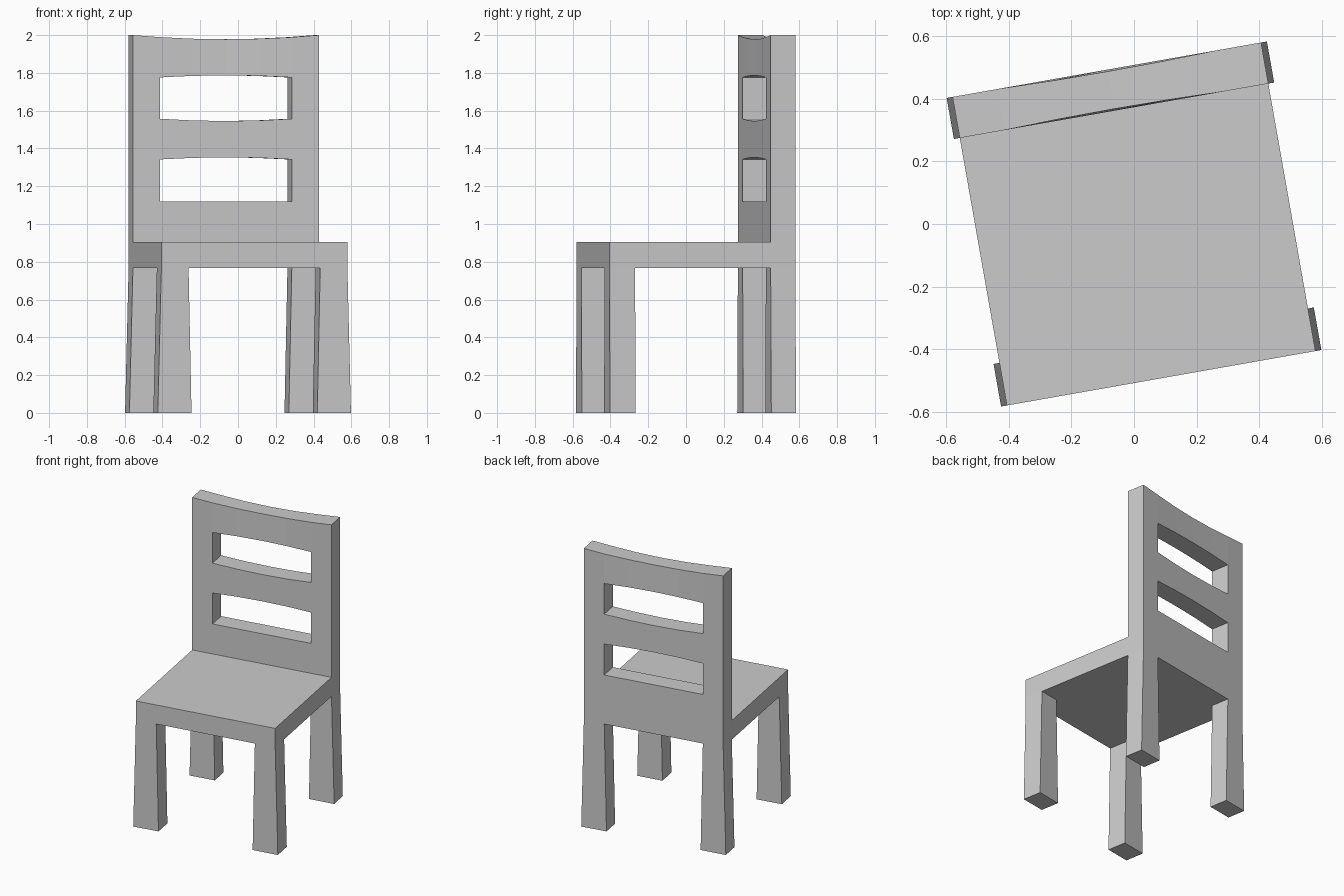
import bpy, bmesh, math

if "Cube" in bpy.data.objects:
    bpy.data.objects.remove(bpy.data.objects["Cube"])

TURN = math.radians(10)   # whole chair is turned about z
BACK_Y = 0.367            # front plane of the backrest


def finish(name, bm):
    bmesh.ops.recalc_face_normals(bm, faces=bm.faces)
    mesh = bpy.data.meshes.new(name)
    bm.to_mesh(mesh)
    bm.free()
    ob = bpy.data.objects.new(name, mesh)
    ob.rotation_euler.z = TURN
    bpy.context.collection.objects.link(ob)
    return ob


def panel(name, rows, cols, keep, y0, y1, point):
    """Thick panel from a grid; keep(row, col) says which cells are solid."""
    bm = bmesh.new()
    front, back = {}, {}
    for i in range(len(rows)):
        for j in range(len(cols)):
            x, z, inset = point(i, j)
            front[i, j] = bm.verts.new((x, y0 + inset, z))
            back[i, j] = bm.verts.new((x, y1 - inset, z))
    edges = {}
    for i in range(len(rows) - 1):
        for j in range(len(cols) - 1):
            if keep(i, j):
                ring = [(i, j), (i, j + 1), (i + 1, j + 1), (i + 1, j)]
                bm.faces.new([front[k] for k in ring])
                bm.faces.new([back[k] for k in reversed(ring)])
                for a, b in zip(ring, ring[1:] + ring[:1]):
                    key = tuple(sorted((a, b)))
                    edges[key] = edges.get(key, 0) + 1
    # walls around the outline and the openings
    for (a, b), n in edges.items():
        if n == 1:
            bm.faces.new([front[a], front[b], back[b], back[a]])
    bmesh.ops.delete(bm, geom=[v for v in bm.verts if not v.link_faces], context='VERTS')
    return finish(name, bm)


# backrest with two openings, in one piece with the flared back legs
rows = [0, 0.768, 0.905, 1.12, 1.342, 1.557, 1.776, 2.0]
bow = [0, 0, 0, 0, 0.011, -0.012, 0.011, -0.022]
cols = [-0.5, -0.354, -0.18, 0, 0.18, 0.354, 0.5]


def back_point(i, j):
    x = cols[j]
    span = 0.5 if i == 7 else 0.354
    curve = max(0, 1 - (x / span) ** 2)
    if i == 0:
        x = math.copysign(0.519 if abs(x) > 0.4 else 0.338, x)
    inset = 0.006 * max(0, 1 - (cols[j] / 0.354) ** 2) if i == 7 else 0
    return x, rows[i] + bow[i] * curve, inset


panel("backrest_and_back_legs", rows, cols,
      lambda i, j: j in (0, 5) or i not in (0, 3, 5), BACK_Y, 0.5, back_point)

# seat slab
bm = bmesh.new()
bmesh.ops.create_cube(bm, size=1)
for v in bm.verts:
    v.co.y = -0.5 if v.co.y < 0 else BACK_Y
    v.co.z = 0.768 if v.co.z < 0 else 0.905
    v.co.x = math.copysign(0.5, v.co.x)
finish("seat", bm)

# front legs, wider at the floor
for side, label in ((-1, "left"), (1, "right")):
    bm = bmesh.new()
    bmesh.ops.create_cube(bm, size=1)
    for v in bm.verts:
        outer, low = v.co.x > 0, v.co.z < 0
        v.co.x = side * ((0.519 if low else 0.5) if outer else (0.338 if low else 0.354))
        v.co.y = -0.5 if v.co.y < 0 else -0.362
        v.co.z = 0 if low else 0.768
    finish("front_leg_" + label, bm)
